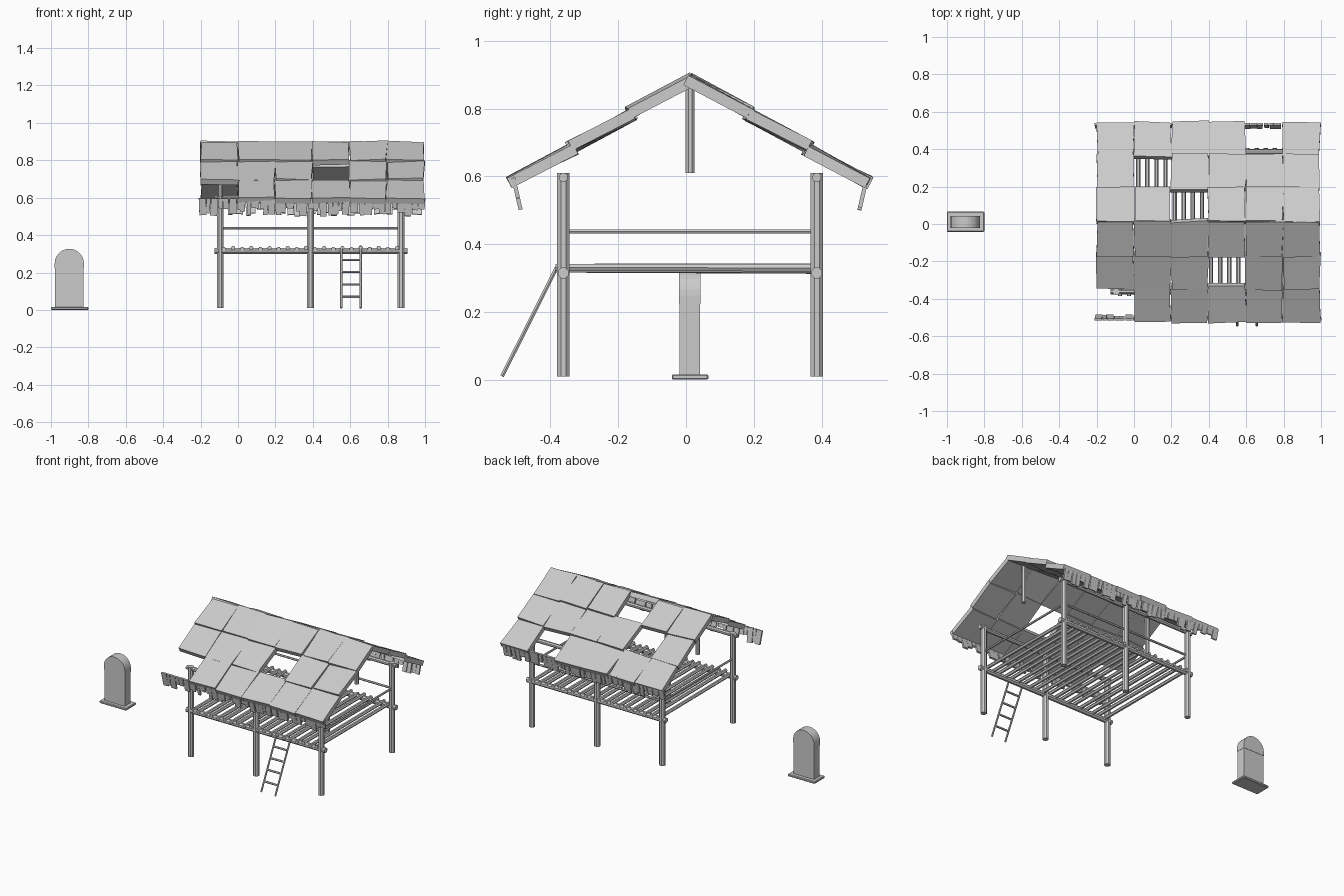
import bpy, bmesh, random
from math import radians, cos, sin, pi
from mathutils import Vector, Matrix

random.seed(4)
cube = bpy.data.objects.get("Cube")
if cube:
    bpy.data.objects.remove(cube, do_unlink=True)

mat = bpy.data.materials.new("weathered_grey")
mat.use_nodes = True
grey = (0.6, 0.6, 0.6, 1)
mat.diffuse_color = grey
mat.node_tree.nodes["Principled BSDF"].inputs["Base Color"].default_value = grey

MID = 0.012                      # y of the ridge line
FRONT, BACK = -0.362, 0.386      # y of the post rows
POST_X = (-0.095, 0.388, 0.872)


def finish(name, bm):
    mesh = bpy.data.meshes.new(name)
    bmesh.ops.recalc_face_normals(bm, faces=bm.faces)
    bm.to_mesh(mesh)
    bm.free()
    mesh.materials.append(mat)
    obj = bpy.data.objects.new(name, mesh)
    bpy.context.collection.objects.link(obj)
    return obj


def pole(bm, a, b, r, sides=8):
    a, b = Vector(a), Vector(b)
    d = b - a
    m = (Matrix.Translation((a + b) / 2) @ d.to_track_quat('Z', 'Y').to_matrix().to_4x4()
         @ Matrix.Rotation(pi / sides, 4, 'Z'))
    bmesh.ops.create_cone(bm, cap_ends=True, segments=sides, radius1=r, radius2=r,
                          depth=d.length, matrix=m)


def poles(name, ends, r, sides=8):
    bm = bmesh.new()
    for a, b in ends:
        pole(bm, a, b, r, sides)
    return finish(name, bm)


def box(bm, size, matrix, jitter=0.0):
    verts = bmesh.ops.create_cube(bm, size=1)["verts"]
    for v in verts:
        v.co = Vector(v.co[i] * size[i] for i in range(3))
    # move the upper and lower corners together so the slab keeps its thickness
    for sx in (-1, 1):
        for sy in (-1, 1):
            off = Vector(random.uniform(-jitter, jitter) for _ in range(3))
            for v in verts:
                if v.co.x * sx > 0 and v.co.y * sy > 0 and not v.tag:
                    v.co += off
                    v.tag = True
    for v in verts:
        v.co = matrix @ v.co


# Posts, including the short ridge posts at both ends
poles("posts", [((x, y, 0.01), (x, y, 0.61)) for x in POST_X for y in (FRONT, BACK)], 0.0195)
poles("ridge_posts", [((x, MID, 0.61), (x, MID, 0.865)) for x in (POST_X[0], POST_X[2])], 0.014)

# Long beams under the floor and along the post tops
poles("floor_beams", [((-0.125, y, 0.315), (0.905, y, 0.315)) for y in (FRONT, BACK)], 0.017)
poles("eave_beams", [((-0.125, y, 0.597), (0.905, y, 0.597)) for y in (FRONT, BACK)], 0.014)

# Floor poles laid across the beams
slats = []
for i in range(20):
    x = -0.075 + i * 0.0487
    z = 0.332 if i % 2 else 0.326
    slats.append(((x, -0.385, z), (x, 0.405, z + random.uniform(-0.004, 0.002))))
poles("floor_slats", slats, 0.0115, 6)

# Handrails on the back and both ends
poles("handrails", [((POST_X[0], BACK, 0.437), (POST_X[2], BACK, 0.437))] +
      [((x, FRONT, 0.437), (x, BACK, 0.437)) for x in (POST_X[0], POST_X[2])], 0.007, 6)

# Ladder
foot, head = Vector((0, -0.543, 0.01)), Vector((0, -0.382, 0.33))
ladder = [(foot + Vector((x, 0, 0)), head + Vector((x, 0, 0))) for x in (0.552, 0.656)]
for i in range(4):
    p = foot.lerp(head, 0.19 + i * 0.205)
    ladder.append((p + Vector((0.552, 0, 0)), p + Vector((0.656, 0, 0))))
poles("ladder", ladder, 0.0065, 6)

# Roof slabs: three rows of six on each slope, with some missing
SLOPE = radians(30.5)
missing = {-1: {(1, 3), (2, 0)}, 1: {(1, 1), (0, 2), (2, 4)}}
for side, name in ((-1, "roof_front"), (1, "roof_back")):
    bm = bmesh.new()
    for row in range(3):
        for col in range(6):
            if (row, col) in missing[side]:
                continue
            d = (row + 0.5) * 0.202
            pos = Vector((-0.1 + col * 0.199, MID + side * d * cos(SLOPE),
                          0.888 - d * sin(SLOPE)))
            tilt = -side * (SLOPE - radians(2.5))
            m = Matrix.Translation(pos) @ Matrix.Rotation(tilt, 4, 'X')
            box(bm, (0.197, 0.212, 0.032), m, 0.006)
    finish(name, bm)

# Ragged fringe hanging from both eaves
for side, name in ((-1, "fringe_front"), (1, "fringe_back")):
    bm = bmesh.new()
    x = -0.21
    while x < 0.97:
        w = random.uniform(0.018, 0.042)
        h = random.uniform(0.05, 0.1)
        lean = Matrix.Rotation(side * radians(-13), 4, 'X') @ Matrix.Rotation(
            random.uniform(-0.08, 0.08), 4, 'Y')
        m = (Matrix.Translation((x + w / 2, MID + side * 0.522, 0.597)) @ lean
             @ Matrix.Translation((0, 0, -h / 2)))
        box(bm, (w, 0.012, h), m)
        x += w + random.uniform(0.0, 0.008)
    finish(name, bm)

# Marker stone: chamfered base, body and arched cap
bm = bmesh.new()
box(bm, (0.2, 0.108, 0.016), Matrix.Translation((-0.9, MID, 0.008)))
bmesh.ops.bevel(bm, geom=bm.edges[:], offset=0.004, segments=1, affect='EDGES')
finish("marker_base", bm)

bm = bmesh.new()
box(bm, (0.152, 0.06, 0.21), Matrix.Translation((-0.902, MID - 0.001, 0.12)))
finish("marker_body", bm)

bm = bmesh.new()
R = 0.078
outline = [(-R, 0.224), (R, 0.224)]
outline += [(R * cos(i * pi / 14), 0.249 + R * sin(i * pi / 14)) for i in range(15)]
face = bm.faces.new([bm.verts.new((-0.902 + x, MID - 0.033, z)) for x, z in outline])
ext = bmesh.ops.extrude_face_region(bm, geom=[face])["geom"]
bmesh.ops.translate(bm, vec=(0, 0.064, 0),
                    verts=[g for g in ext if isinstance(g, bmesh.types.BMVert)])
finish("marker_cap", bm)
